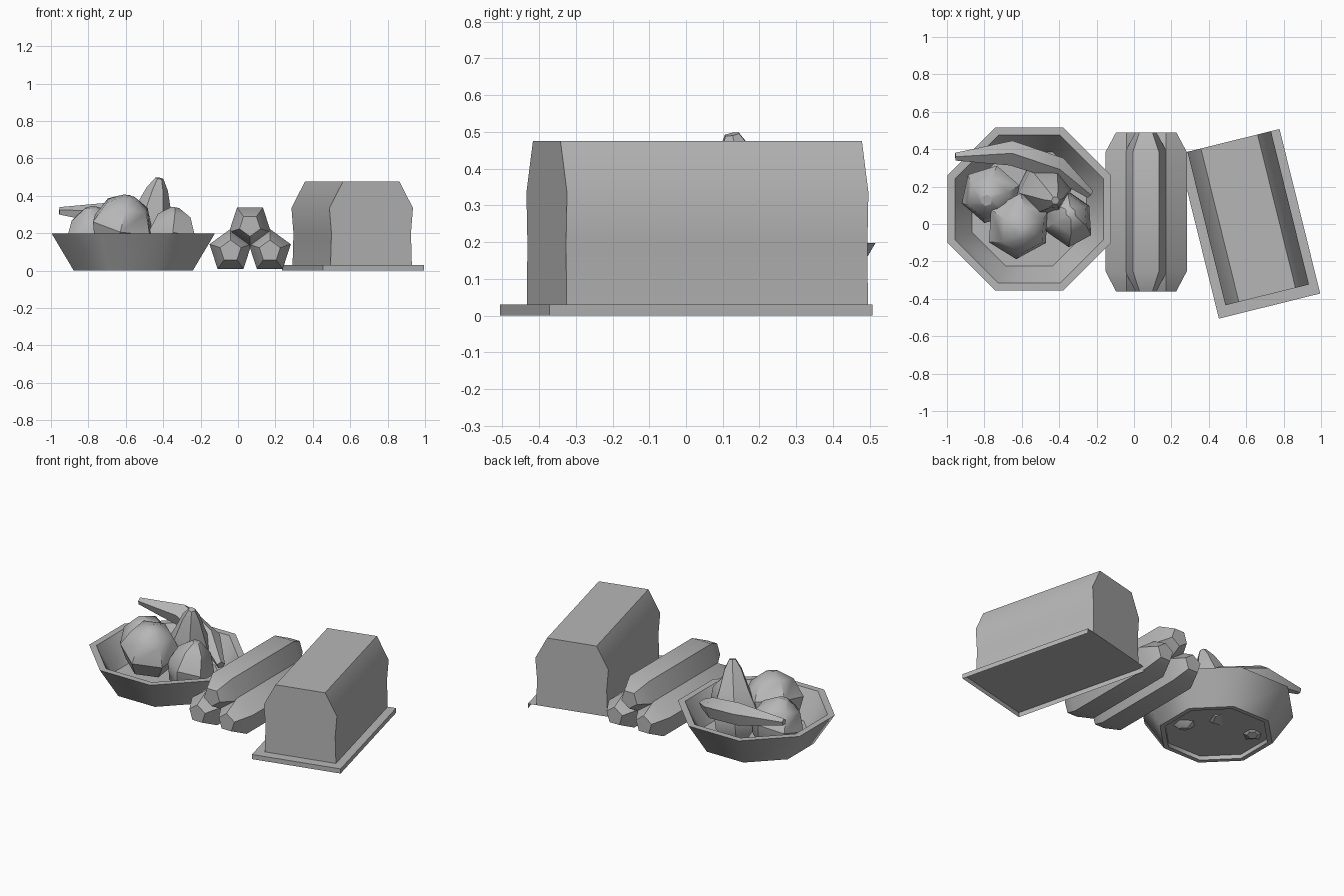
import bpy, bmesh, math
from mathutils import Matrix, Vector, Euler

if "Cube" in bpy.data.objects:
    bpy.data.objects.remove(bpy.data.objects["Cube"])

grey = bpy.data.materials.new("plain_grey")
grey.diffuse_color = (0.47, 0.47, 0.47, 1)
grey.use_nodes = True
grey.node_tree.nodes["Principled BSDF"].inputs["Base Color"].default_value = grey.diffuse_color


def finish(name, bm, matrix=Matrix(), angle=50, recalc=True):
    """Turn a bmesh into a named, shaded object."""
    if recalc:
        bmesh.ops.recalc_face_normals(bm, faces=bm.faces)
    bm.transform(matrix)
    me = bpy.data.meshes.new(name)
    bm.to_mesh(me)
    bm.free()
    me.materials.append(grey)
    ob = bpy.data.objects.new(name, me)
    bpy.context.collection.objects.link(ob)
    bpy.ops.object.select_all(action='DESELECT')
    ob.select_set(True)
    bpy.context.view_layer.objects.active = ob
    bpy.ops.object.shade_smooth_by_angle(angle=math.radians(angle))
    return ob


def skin(name, rings, matrix=Matrix(), angle=50):
    """Join rings of points into a tube with capped ends."""
    bm = bmesh.new()
    vs = [[bm.verts.new(p) for p in ring] for ring in rings]
    n = len(vs[0])
    for a, b in zip(vs, vs[1:]):
        for i in range(n):
            j = (i + 1) % n
            bm.faces.new((a[i], a[j], b[j], b[i]))
    bm.faces.new(vs[0][::-1])
    bm.faces.new(vs[-1])
    return finish(name, bm, matrix, angle)


def lathe(name, profile, sides, phase=0, matrix=Matrix(), angle=50):
    """Low-poly turned shape from (radius, height) pairs."""
    rings = []
    for r, z in profile:
        rings.append([(r * math.cos(phase + math.tau * i / sides),
                       r * math.sin(phase + math.tau * i / sides), z)
                      for i in range(sides)])
    return skin(name, rings, matrix, angle)


# Octagonal bowl with a shallow recess underneath
k = 1 / math.cos(math.pi / 8)
bowl = [(.29, .027), (.29, 0), (.318, 0), (.436, .198), (.396, .198), (.305, .03)]
lathe("bowl", [(r * k, z) for r, z in bowl], 8, math.pi / 8,
      Matrix.Translation((-.56, .08, 0)))

# Round fruit: centre, size, tilt
fruit = [(.2, -1), (.8, -.6), (1.03, .05), (.72, .7), (.2, 1)]
for name, pos, size, tilt in (
        ("left_fruit", (-.765, .16, .175), (.16, .155, .168), (.15, -.2, .3)),
        ("front_fruit", (-.62, -.01, .235), (.175, .175, .17), (.3, .1, .5)),
        ("right_fruit", (-.36, .03, .17), (.135, .16, .168), (-.1, .2, .5))):
    lathe(name, fruit, 6, 0,
          Matrix.LocRotScale(Vector(pos), Euler(tilt), Vector(size)), 35)

# Pear leaning upright in the middle
base, tip = Vector((-.51, .21, .03)), Vector((-.42, .125, .495))
lean = (tip - base).to_track_quat('Z', 'Y').to_matrix().to_4x4()
lathe("pear", [(.07, 0), (.135, .08), (.145, .19), (.1, .30), (.058, .42), (.022, .48)],
      6, .3, Matrix.Translation(base) @ lean, 40)

# Banana curving over the back of the bowl
path = [(-.955, .36, .318), (-.66, .38, .298), (-.41, .30, .24), (-.235, .16, .17)]
radii = [.022, .07, .065, .025]
path = [Vector(p) for p in path]
rings = []
for i, (p, r) in enumerate(zip(path, radii)):
    d = (path[min(i + 1, 3)] - path[max(i - 1, 0)]).normalized()
    side = d.cross(Vector((0, 0, 1))).normalized()
    up = side.cross(d)
    rings.append([p + r * (side * math.cos(math.tau * a / 5 + .3)
                           + up * math.sin(math.tau * a / 5 + .3)) for a in range(5)])
skin("banana", rings)

# Three stacked five-sided baguettes
R = .118
stick = [(R * .5, -.36), (R, -.253), (R, .385), (R * .5, .49)]
to_y = Matrix.Rotation(-math.pi / 2, 4, 'X')
for name, x, z, point in (("left_baguette", -.04, .105, -1),
                          ("right_baguette", .17, .105, -1),
                          ("top_baguette", .064, .242, 1)):
    lathe(name, stick, 5, point * math.pi / 2,
          Matrix.Translation((x, 0, z)) @ to_y)

# Board, open underneath and at the back, turned together with the loaf
turn = Matrix.Translation((.616, .001, 0)) @ Matrix.Rotation(math.radians(13.9), 4, 'Z')
bm = bmesh.new()
bmesh.ops.create_cube(bm, size=1, matrix=Matrix.Translation((0, 0, .015))
                      @ Matrix.Diagonal((.558, .906, .03, 1)))
bm.normal_update()
hidden = [f for f in bm.faces if f.normal.z < -.5 or f.normal.y > .5]
bmesh.ops.delete(bm, geom=hidden, context='FACES_ONLY')
finish("cutting_board", bm, turn, recalc=False)

# Bread loaf, flush with the back edge of the board
half = [(.224, .03), (.219, .2), (.23, .335), (.156, .476)]
outline = half + [(-x, z) for x, z in reversed(half)]
skin("bread_loaf", [[(x, y, z) for x, z in outline] for y in (-.392, .453)],
     turn @ Matrix.Translation((.002, 0, 0)))
